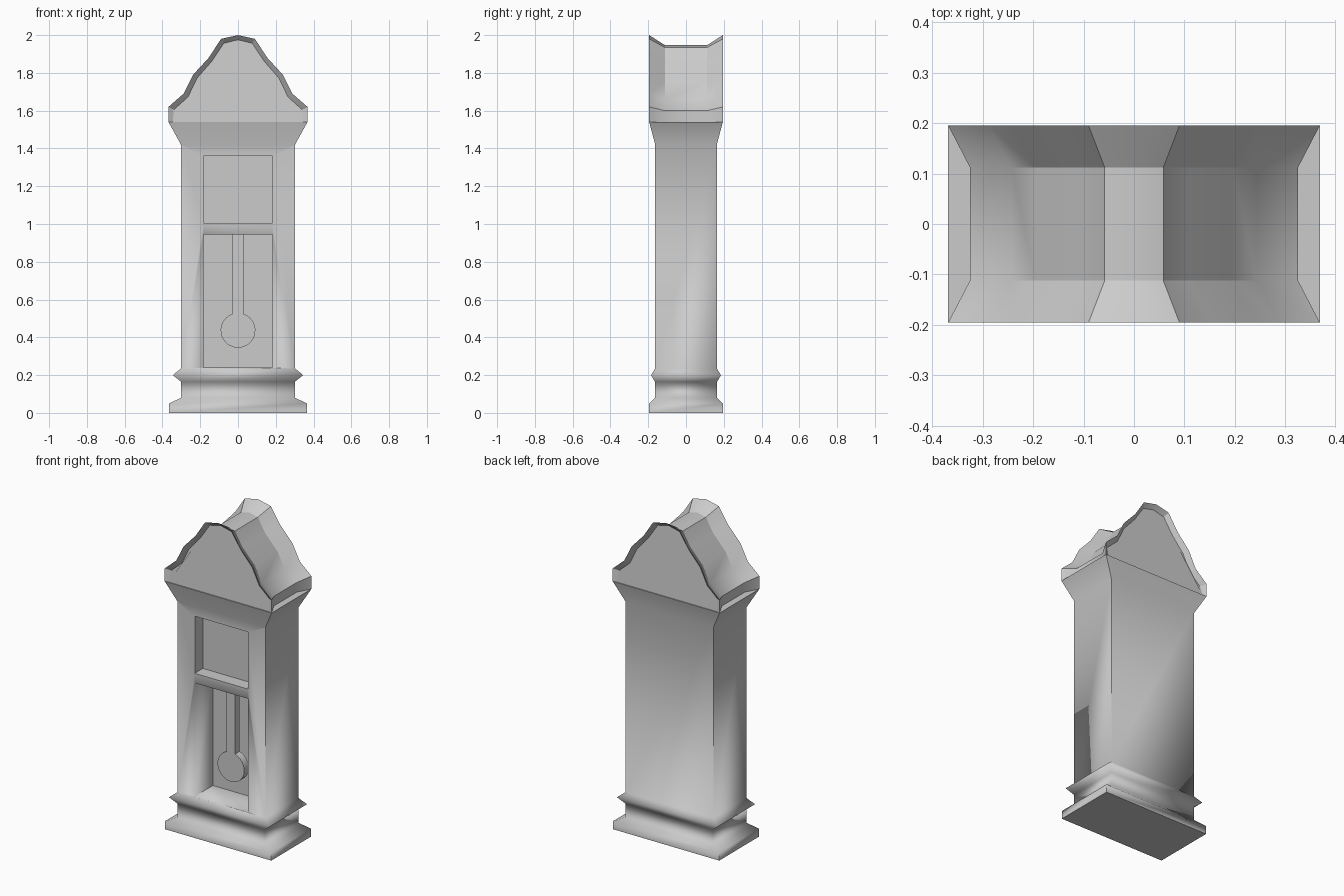
import bpy, bmesh, math

if "Cube" in bpy.data.objects:
    bpy.data.objects.remove(bpy.data.objects["Cube"])


def make(name, rings, smooth=80):
    """Loft closed rings of points, capped at both ends."""
    bm = bmesh.new()
    loops = [[bm.verts.new(p) for p in r] for r in rings]
    n = len(loops[0])
    for a, b in zip(loops, loops[1:]):
        for i in range(n):
            j = (i + 1) % n
            bm.faces.new((a[i], a[j], b[j], b[i]))
    bm.faces.new(loops[0])
    bm.faces.new(loops[-1])
    bmesh.ops.recalc_face_normals(bm, faces=bm.faces)
    me = bpy.data.meshes.new(name)
    bm.to_mesh(me)
    bm.free()
    ob = bpy.data.objects.new(name, me)
    bpy.context.collection.objects.link(ob)
    bpy.ops.object.select_all(action='DESELECT')
    ob.select_set(True)
    bpy.context.view_layer.objects.active = ob
    bpy.ops.object.shade_smooth_by_angle(angle=math.radians(smooth))
    return ob


def rect(x, y, z):
    return [(-x, -y, z), (x, -y, z), (x, y, z), (-x, y, z)]


def mirrored(half):
    """Right-hand half profile, bottom to apex, mirrored to the left."""
    return half + [(-x, z) for x, z in reversed(half) if x > 0]


# Case: moulded plinth, straight trunk, flared cornice
case = make("clock_case", [rect(*s) for s in (
    (0.365, 0.195, 0), (0.365, 0.195, 0.05), (0.302, 0.165, 0.08),
    (0.302, 0.165, 0.165), (0.345, 0.185, 0.2), (0.302, 0.163, 0.235),
    (0.302, 0.163, 1.42), (0.368, 0.195, 1.54))])

# Window recesses
for z0, z1, back in ((1.005, 1.36, -0.083), (0.24, 0.945, 0.015)):
    cutter = make("recess_cutter", [
        [(-0.183, y, z0), (0.183, y, z0), (0.183, y, z1), (-0.183, y, z1)]
        for y in (-0.3, back)], 1)
    cutter.hide_render = True
    mod = case.modifiers.new("recess", 'BOOLEAN')
    mod.operation = 'DIFFERENCE'
    mod.solver = 'EXACT'
    mod.object = cutter
    bpy.context.view_layer.objects.active = case
    bpy.ops.object.modifier_apply(modifier=mod.name)
    bpy.data.objects.remove(cutter)

# Crown: knife-edged outer rims, narrower core, slightly dished faces
outer = mirrored([(0.368, 1.54), (0.368, 1.62), (0.288, 1.69), (0.238, 1.79),
                  (0.155, 1.88), (0.09, 1.98), (0, 2.0)])
core = mirrored([(0.325, 1.54), (0.325, 1.6), (0.243, 1.66), (0.195, 1.755),
                 (0.108, 1.85), (0.058, 1.935), (0, 1.947)])
face = mirrored([(0.345, 1.54), (0.34, 1.605), (0.265, 1.672), (0.217, 1.772),
                 (0.138, 1.862), (0.075, 1.957), (0, 1.975)])


def ring(profile, y):
    return [(x, y, z) for x, z in profile]


def dish(side):
    return [(x, side * (0.19 if z < 1.55 else 0.17), z) for x, z in face]


make("crown", [dish(-1), ring(outer, -0.195), ring(core, -0.112),
               ring(core, 0.112), ring(outer, 0.195), dish(1)], 30)

# Pendulum: rod and round bob as one outline
r, cz, w = 0.092, 0.437, 0.029
a0 = math.asin(w / r)
steps = 24
pend = [(w, 0.945)]
for i in range(steps + 1):
    a = a0 + (2 * math.pi - 2 * a0) * i / steps
    pend.append((r * math.sin(a), cz + r * math.cos(a)))
pend.append((-w, 0.945))
make("pendulum", [ring(pend, -0.07), ring(pend, -0.025)], 30)
